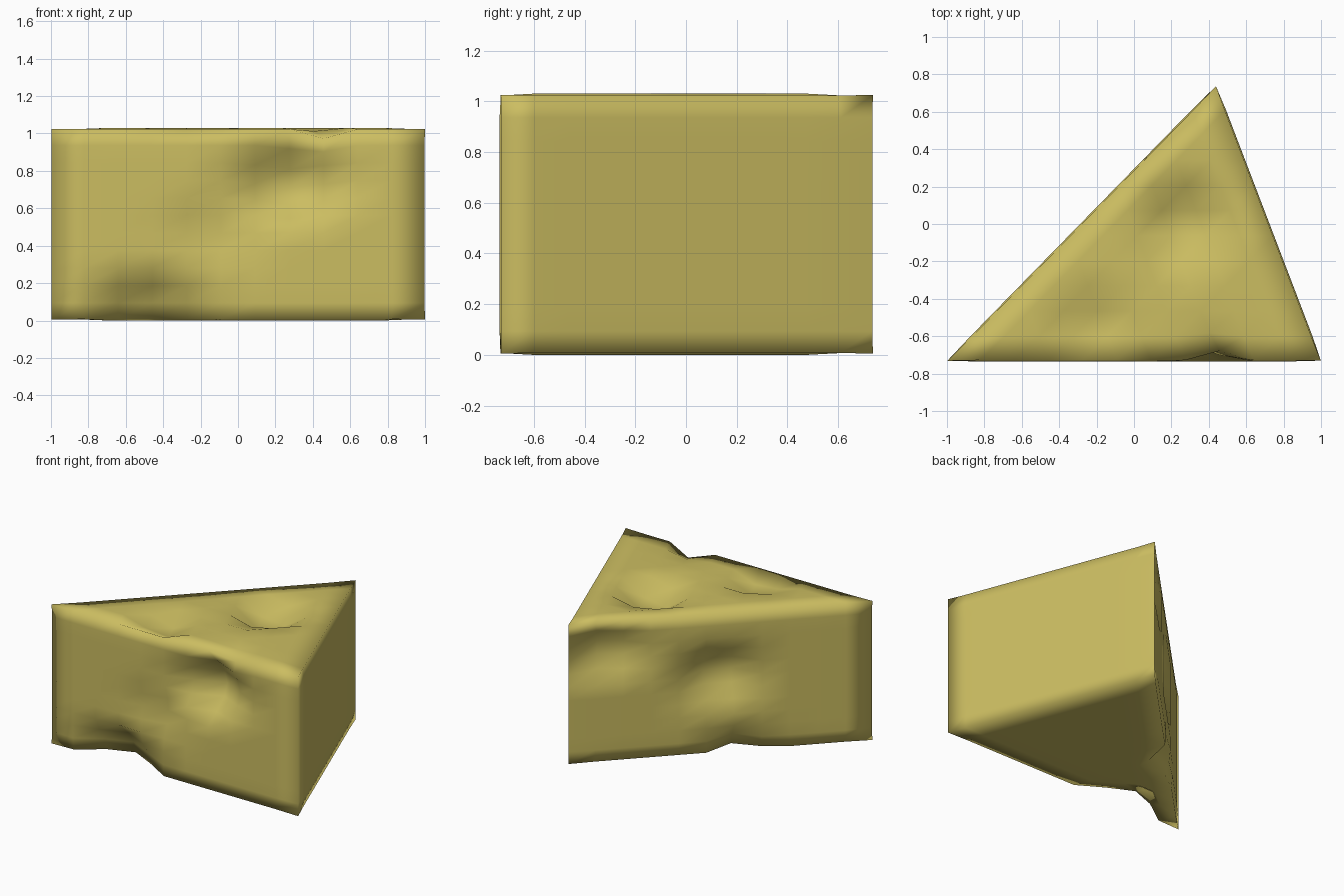
import bpy
import bmesh
from mathutils import Vector

cube = bpy.data.objects.get("Cube")
if cube:
    bpy.data.objects.remove(cube, do_unlink=True)

HEIGHT = 1.03
OUTLINE = [(-1.006, -0.735), (1.006, -0.735), (0.44, 0.745)]

# Cheese colour
rind = bpy.data.materials.new("cheese yellow")
rind.use_nodes = True
colour = (0.60, 0.51, 0.12, 1)
rind.diffuse_color = colour
rind.node_tree.nodes["Principled BSDF"].inputs["Base Color"].default_value = colour

# Triangular wedge with an even grid on every face
bm = bmesh.new()
base = bm.faces.new([bm.verts.new((x, y, 0)) for x, y in OUTLINE])
extruded = bmesh.ops.extrude_face_region(bm, geom=[base], use_keep_orig=True)
top_verts = [g for g in extruded["geom"] if isinstance(g, bmesh.types.BMVert)]
bmesh.ops.translate(bm, verts=top_verts, vec=(0, 0, HEIGHT))
bmesh.ops.recalc_face_normals(bm, faces=bm.faces)
bmesh.ops.subdivide_edges(bm, edges=bm.edges[:], cuts=10, use_grid_fill=True)
bm.normal_update()

# Slightly soften the outer edges, keep the thin tip crisp
rim = set()
for e in bm.edges:
    if e.calc_face_angle(0) > 0.5:
        rim.update(e.verts)
        e.smooth = not all((v.co.xy - Vector(OUTLINE[2])).length < 0.01 for v in e.verts)
for v in rim:
    v.co -= v.normal * 0.01

# Hollows: centre, push, radius, whether the outer edge is notched too
BACK, FRONT = Vector((0.71, -0.70, 0)), Vector((0, 1, 0))
DOWN = Vector((0, 0, -1))
HOLLOWS = [
    ((0.28, -0.73, 0.75), FRONT * 0.22 + DOWN * 0.04, 0.25, False),
    ((-0.10, -0.73, 0.48), FRONT * 0.06, 0.22, False),
    ((0.45, -0.73, HEIGHT), DOWN * 0.05 + FRONT * 0.05, 0.17, True),
    ((0.26, 0.0, HEIGHT), DOWN * 0.14, 0.24, False),
    ((-0.21, -0.54, HEIGHT), DOWN * 0.08, 0.21, False),
    ((0.27, 0.57, 0.79), BACK * 0.09 + FRONT * -0.05, 0.23, False),
    ((-0.28, 0.01, 0.56), BACK * 0.15, 0.24, False),
    ((-0.47, -0.73, 0), FRONT * 0.20, 0.29, True),
    ((-0.36, -0.08, 0), BACK * 0.12, 0.20, True),
]
start = {v: v.co.copy() for v in bm.verts}
for centre, push, radius, notched in HOLLOWS:
    for v, co in start.items():
        d = (co - Vector(centre)).length / radius
        if d < 1 and (notched or v not in rim):
            v.co += push * (1 - d * d)

mesh = bpy.data.meshes.new("cheese_wedge")
for f in bm.faces:
    f.smooth = True
bm.to_mesh(mesh)
bm.free()
mesh.materials.append(rind)
wedge = bpy.data.objects.new("cheese_wedge", mesh)
bpy.context.collection.objects.link(wedge)
